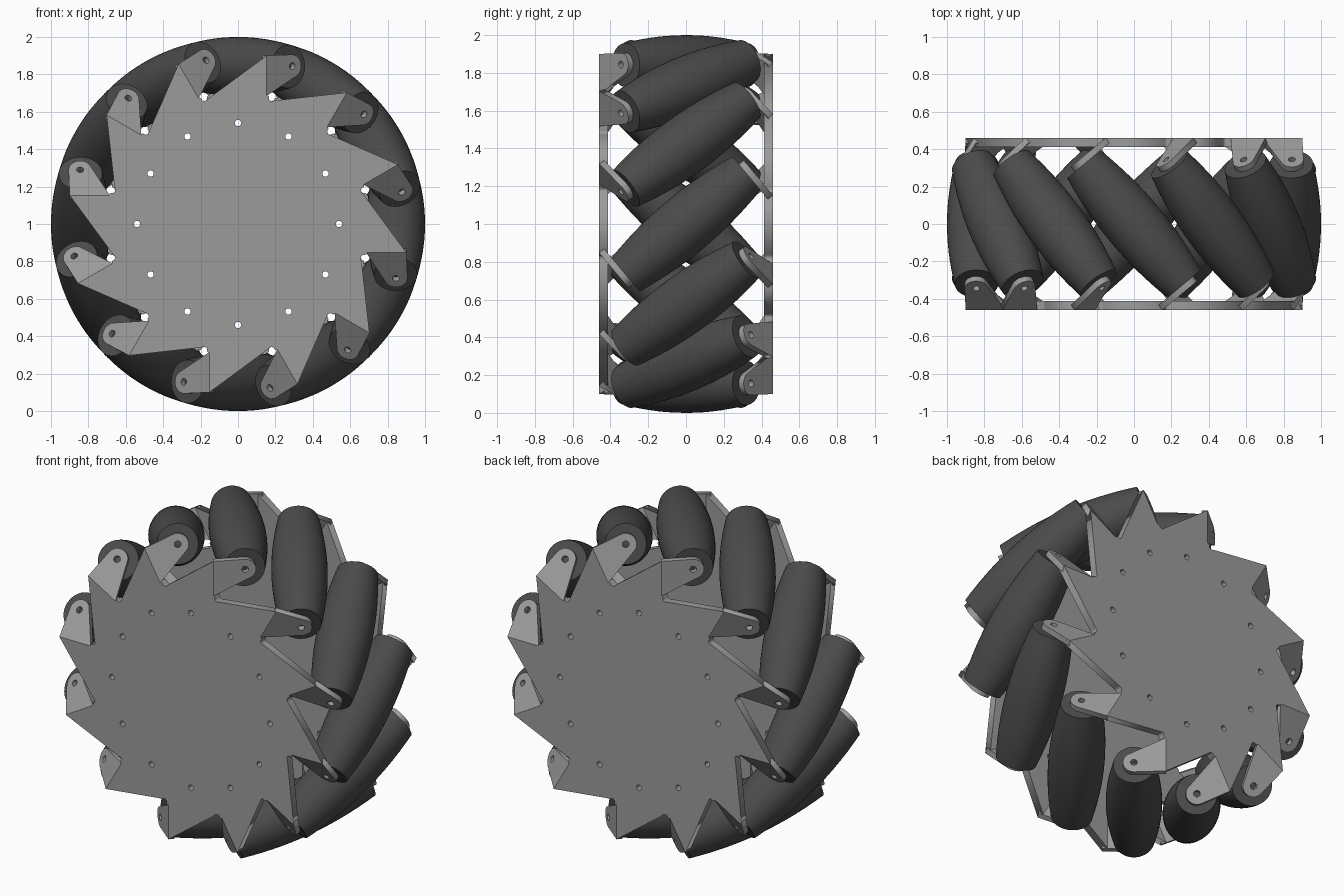
import bpy, bmesh
from math import sin, cos, pi, radians, sqrt
from mathutils import Matrix, Vector

if "Cube" in bpy.data.objects:
    bpy.data.objects.remove(bpy.data.objects["Cube"])

COUNT = 12
TILT = radians(40)          # roller axis against wheel axis
ORBIT = 0.842               # roller centre distance from wheel axis
HALF_LEN = 0.418
PLATE_T, FLAP_T = 0.047, 0.034
OUTER_Y = -0.46
FOLD_X = 0.153
CENTRE = Matrix.Translation((0, 0, 1))


def material(name, value):
    m = bpy.data.materials.new(name)
    m.use_nodes = True
    colour = (value, value, value, 1)
    m.diffuse_color = colour
    m.node_tree.nodes["Principled BSDF"].inputs["Base Color"].default_value = colour
    return m


metal = material("grey metal", 0.33)
rubber = material("dark rubber", 0.07)


def place(name, mesh, matrix):
    ob = bpy.data.objects.new(name, mesh)
    bpy.context.scene.collection.objects.link(ob)
    ob.matrix_world = matrix
    return ob


def circle(x, y, r, n=16):
    return [(x + r * cos(2 * pi * i / n), y + r * sin(2 * pi * i / n)) for i in range(n)]


def sheet(name, loops, thickness, mat):
    """Flat sheet from an outline plus hole loops."""
    cu = bpy.data.curves.new(name, "CURVE")
    cu.dimensions = "2D"
    cu.fill_mode = "BOTH"
    cu.extrude = thickness / 2
    for loop in loops:
        sp = cu.splines.new("POLY")
        sp.points.add(len(loop) - 1)
        for p, (x, y) in zip(sp.points, loop):
            p.co = (x, y, 0, 1)
        sp.use_cyclic_u = True
    ob = place(name, cu, Matrix())
    bpy.context.view_layer.update()
    mesh = bpy.data.meshes.new_from_object(
        ob.evaluated_get(bpy.context.evaluated_depsgraph_get()))
    bpy.data.objects.remove(ob)
    mesh.name = name
    mesh.materials.clear()
    mesh.materials.append(mat)
    return mesh


# Side plate: saw-tooth outline with relief notches and a ring of bolt holes
tooth = [(-0.157, 0.672), (FOLD_X, 0.9), (FOLD_X, 0.69), (0.166, 0.682),
         (0.165, 0.668), (0.175, 0.657), (0.19, 0.658)]
outline, holes = [], []
for k in range(COUNT):
    a = -2 * pi * k / COUNT
    outline += [(x * cos(a) - y * sin(a), x * sin(a) + y * cos(a)) for x, y in tooth]
    holes.append(circle(0.54 * cos(a), 0.54 * sin(a), 0.017))
plate = sheet("side_plate", [outline] + holes, PLATE_T, metal)

# Bent flap: rounded ear with a pin hole
px, py, pr = 0.179, 0.844, 0.062
arc = [(px + pr * cos(radians(t)), py + pr * sin(radians(t))) for t in range(90, -51, -14)]
flap = sheet("flap", [[(0, 0.685), (0, 0.9)] + arc, circle(px, py, 0.019)], FLAP_T, metal)

# Barrel roller: profile follows the wheel's rolling circle
bm = bmesh.new()
steps = 14
profile = [(0, -HALF_LEN)]
for i in range(steps + 1):
    s = HALF_LEN * (2 * i / steps - 1)
    profile.append((1 - sqrt(ORBIT ** 2 + (s * sin(TILT)) ** 2), s))
profile.append((0, HALF_LEN))
verts = [bm.verts.new((r, 0, s)) for r, s in profile]
edges = [bm.edges.new(pair) for pair in zip(verts, verts[1:])]
bmesh.ops.spin(bm, geom=verts + edges, cent=(0, 0, 0), axis=(0, 0, 1),
               angle=2 * pi, steps=48)
bmesh.ops.remove_doubles(bm, verts=bm.verts, dist=0.0001)
bmesh.ops.recalc_face_normals(bm, faces=bm.faces)
roller = bpy.data.meshes.new("roller")
bm.to_mesh(roller)
bm.free()
roller.materials.append(rubber)

# Local frames at the top of the wheel
axis = Vector((sin(TILT), -cos(TILT), 0))
roller_frame = (Matrix.Translation((0, 0, ORBIT))
                @ Vector((0, 0, 1)).rotation_difference(axis).to_matrix().to_4x4())
plate_frame = (Matrix.Translation((0, OUTER_Y + PLATE_T / 2, 0))
               @ Matrix.Rotation(pi / 2, 4, "X"))
basis = Matrix((Vector((cos(TILT), sin(TILT), 0)), Vector((0, 0, 1)), axis)).transposed()
flap_frame = (Matrix.Translation(Vector((FOLD_X, OUTER_Y, 0)) - axis * FLAP_T / 2)
              @ basis.to_4x4())

# Rollers around the rim
for k in range(COUNT):
    ob = place(f"roller_{k + 1}", roller,
               CENTRE @ Matrix.Rotation(2 * pi * k / COUNT, 4, "Y") @ roller_frame)
    if k == 0:
        bpy.ops.object.select_all(action="DESELECT")
        ob.select_set(True)
        bpy.context.view_layer.objects.active = ob
        bpy.ops.object.shade_smooth_by_angle(angle=radians(30))

# Front plate and flaps, repeated at the back by a half turn
for side, turn in (("front", 0), ("back", pi)):
    flip = CENTRE @ Matrix.Rotation(turn, 4, "X")
    place(f"{side}_plate", plate, flip @ plate_frame)
    for k in range(COUNT):
        place(f"{side}_flap_{k + 1}", flap,
              flip @ Matrix.Rotation(2 * pi * k / COUNT, 4, "Y") @ flap_frame)
